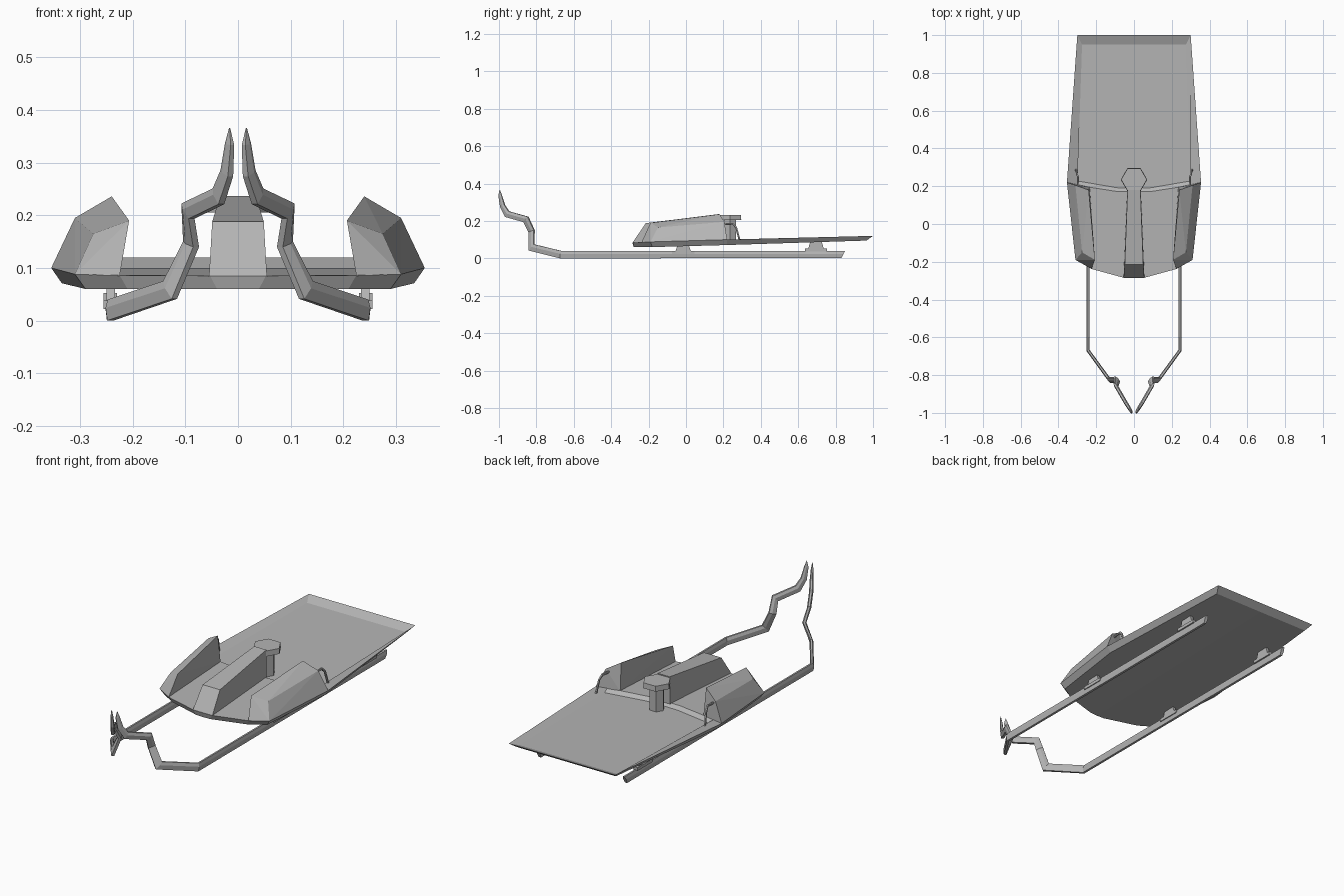
import bpy, bmesh, math
from mathutils import Vector

if "Cube" in bpy.data.objects:
    bpy.data.objects.remove(bpy.data.objects["Cube"])

# Dark grey shared by all parts
grey = bpy.data.materials.new("dark_grey")
grey.diffuse_color = (.46, .46, .46, 1)
grey.use_nodes = True
grey.node_tree.nodes["Principled BSDF"].inputs["Base Color"].default_value = grey.diffuse_color


def finish(name, bm, mirror=True):
    bmesh.ops.recalc_face_normals(bm, faces=bm.faces[:])
    me = bpy.data.meshes.new(name)
    bm.to_mesh(me)
    bm.free()
    me.materials.append(grey)
    ob = bpy.data.objects.new(name, me)
    bpy.context.collection.objects.link(ob)
    if mirror:
        m = ob.modifiers.new("mirror", 'MIRROR')
        m.use_clip = True
    return ob


def solid(name, pts, mirror=True):
    """Convex solid around a few corner points."""
    bm = bmesh.new()
    vs = [bm.verts.new(p) for p in pts]
    bmesh.ops.convex_hull(bm, input=vs)
    bmesh.ops.dissolve_limit(bm, angle_limit=0.01, verts=bm.verts[:], edges=bm.edges[:])
    return finish(name, bm, mirror)


def box(name, x, y, z):
    return solid(name, [(a, b, c) for a in x for b in y for c in z])


def sweep(name, path, lateral, halves, slant=0):
    """Six-sided bar along a path; halves gives (half width, half height) per point."""
    bm = bmesh.new()
    P = [Vector(p) for p in path]
    rings = []
    for i, p in enumerate(P):
        a = (p - P[i - 1]).normalized() if i else (P[1] - p).normalized()
        b = (P[i + 1] - p).normalized() if i < len(P) - 1 else a
        L = Vector(lateral[i]).normalized()
        t = (a + b).normalized()
        n = t.cross(L).normalized() / max(t.dot(a), 0.6)
        w, h = halves[i]
        prof = [(w, 0.2), (w * .5, 1), (-w * .5, 1), (-w, 0.2), (-w * .7, -1), (w * .7, -1)]
        rings.append([bm.verts.new(p + L * u + n * v * h) for u, v in prof])
    for v in rings[0]:
        # slanted start cut
        v.co.y += slant * (v.co.z - P[0].z)
    for r, s in zip(rings, rings[1:]):
        for k in range(6):
            bm.faces.new((r[k], r[(k + 1) % 6], s[(k + 1) % 6], s[k]))
    bm.faces.new(rings[0])
    bm.faces.new(rings[-1])
    return finish(name, bm)


def prism(name, sides, r, y, z0, z1, r2=None):
    bm = bmesh.new()
    bmesh.ops.create_cone(bm, cap_ends=True, segments=sides, radius1=r,
                          radius2=r2 or r, depth=z1 - z0)
    for v in bm.verts:
        # point the corners along x
        v.co = Vector((v.co.y, v.co.x + y, v.co.z + (z0 + z1) / 2))
    return finish(name, bm, False)


# Hull: half outline with chamfered underside and sunken rear floor
top = [(0, -.287, .085), (.053, -.285, .085), (.225, -.238, .086),
       (.31, -.19, .088), (.355, .22, .10), (.30, 1, .12), (0, 1, .12)]
low = [(0, -.28, .06), (.04, -.278, .06), (.21, -.228, .06),
       (.29, -.18, .06), (.335, .22, .071), (.28, .965, .095), (0, .965, .095)]
step = [(0, .17, .10), (.09, .172, .10), (.30, .205, .10)]
floor = [(0, .19, .085), (.09, .192, .085), (.30, .228, .085), (.275, .95, .10), (0, .95, .10)]
bm = bmesh.new()
T, B, S, F = [[bm.verts.new(p) for p in q] for q in (top, low, step, floor)]
for i in range(6):
    bm.faces.new((T[i], T[i + 1], B[i + 1], B[i]))
bm.faces.new(B)
bm.faces.new(T[:5] + S[::-1])
for i in range(2):
    bm.faces.new((S[i], S[i + 1], F[i + 1], F[i]))
bm.faces.new(F)
bm.faces.new((T[4], T[5], F[3], F[2], S[2]))
bm.faces.new((T[5], T[6], F[4], F[3]))
finish("hull", bm)

# Side cowls
solid("side_cowl", [(.31, -.19, .088), (.225, -.238, .085), (.207, -.19, .19),
                    (.275, -.15, .165), (.24, .18, .236), (.31, .205, .195),
                    (.355, .22, .10), (.235, .195, .098)])

# Central spine
solid("center_spine", [(s * x, y, z) for s in (-1, 1) for x, y, z in
                       ((.055, -.285, .085), (.049, -.215, .188), (.034, .18, .237), (.036, .18, .098))], False)

# Post and seat behind the spine
prism("seat_post", 6, .037, .235, .083, .212)
prism("seat_cap", 6, .07, .235, .205, .232, .068)

# Curved grab handles at the cowl ends
X = (1, 0, 0)
sweep("grab_handle", [(.295, .19, .182), (.297, .25, .185), (.302, .268, .165), (.308, .288, .092)],
      [X] * 4, [(.005, .005)] * 4)

# Runners with the raised, kinked prow
D = (.8, -.6, 0)
sweep("runner", [(.243, .84, .02), (.243, -.67, .02), (.13, -.825, .058), (.09, -.825, .145),
                 (.096, -.855, .208), (.038, -.955, .236), (.022, -.98, .28), (.0165, -.993, .335),
                 (.016, -.996, .366)],
      [X, (.95, -.3, 0), D, D, D, D, D, D, D],
      [(.009, .019)] * 3 + [(.010, .017)] * 2 + [(.01, .017), (.009, .014), (.006, .010), (.001, .001)],
      slant=.5)

# Mounts between runners and hull
for tag, y, z0, z1 in (("front", -.015, .022, .07), ("rear", .695, .036, .092)):
    box(tag + "_mount_plate", (.23, .256), (y - .06, y + .06), (z0, z0 + .016))
    solid(tag + "_mount_block", [(x, y + s * d, z) for x in (.234, .25) for s in (-1, 1)
                                 for d, z in ((.042, z0 + .014), (.028, z0 + .026), (.03, z1))])
